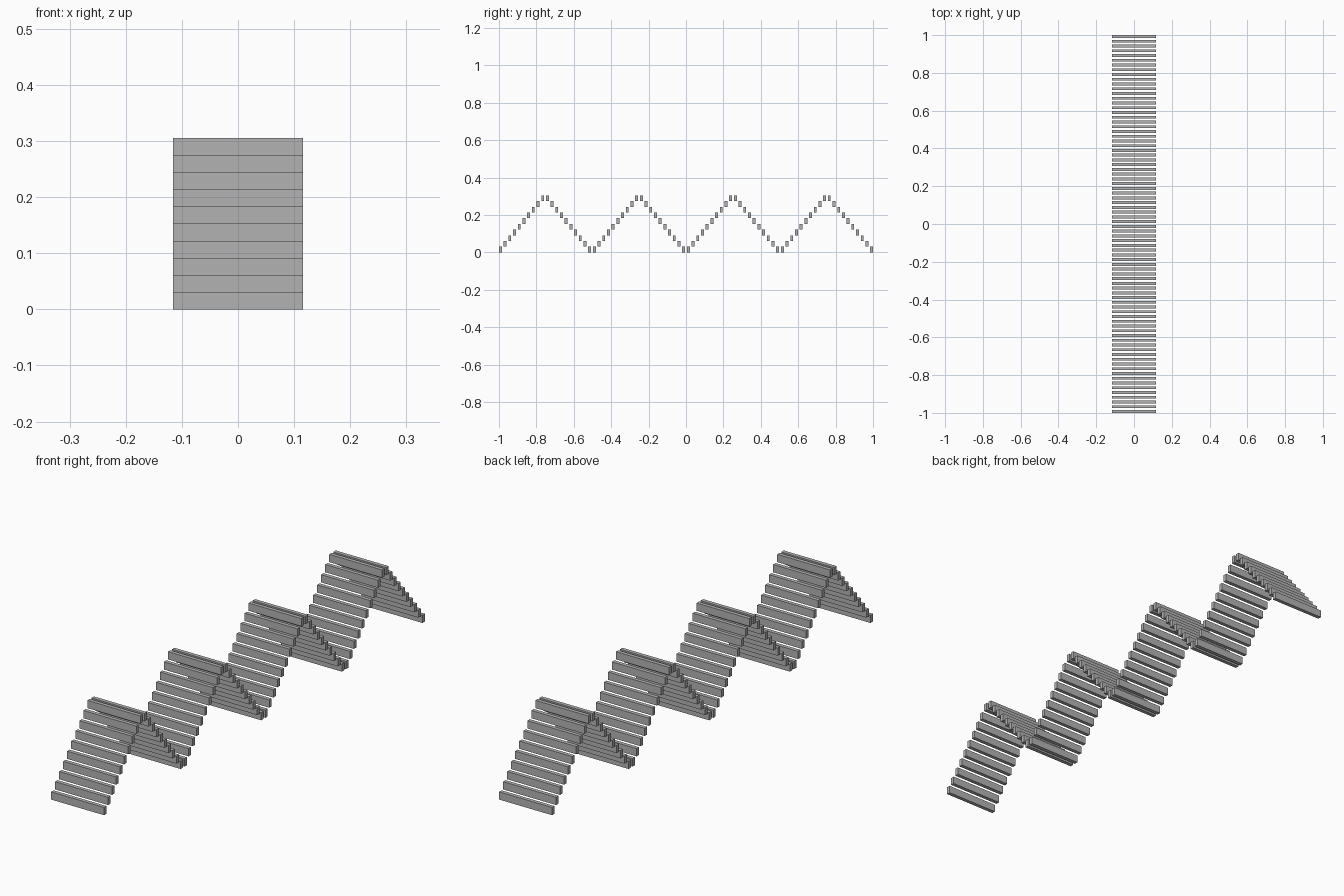
import bpy
import bmesh
from mathutils import Matrix, Vector

if "Cube" in bpy.data.objects:
    bpy.data.objects.remove(bpy.data.objects["Cube"], do_unlink=True)

# Plain grey for every slat
grey = bpy.data.materials.new("grey")
grey.use_nodes = True
grey.diffuse_color = (0.45, 0.45, 0.45, 1)
grey.node_tree.nodes["Principled BSDF"].inputs["Base Color"].default_value = grey.diffuse_color

FLIGHTS, STEPS = 8, 10
WIDTH, DEPTH, RISE = 0.231, 0.0153, 0.0305
PITCH = (2 - DEPTH) / (FLIGHTS * STEPS - 1)


def flight(index):
    """One straight run of separate slats, climbing or descending."""
    bm = bmesh.new()
    for step in range(STEPS):
        level = step if index % 2 == 0 else STEPS - 1 - step
        y = -1 + DEPTH / 2 + (index * STEPS + step) * PITCH
        place = Matrix.LocRotScale(Vector((0, y, (level + 0.5) * RISE)), None,
                                   Vector((WIDTH, DEPTH, RISE)))
        bmesh.ops.create_cube(bm, size=1, matrix=place)
    name = f"{'rising' if index % 2 == 0 else 'falling'}_flight_{index + 1}"
    mesh = bpy.data.meshes.new(name)
    bm.to_mesh(mesh)
    bm.free()
    mesh.materials.append(grey)
    bpy.context.collection.objects.link(bpy.data.objects.new(name, mesh))


# Zigzag of alternating flights from front to back
for i in range(FLIGHTS):
    flight(i)
